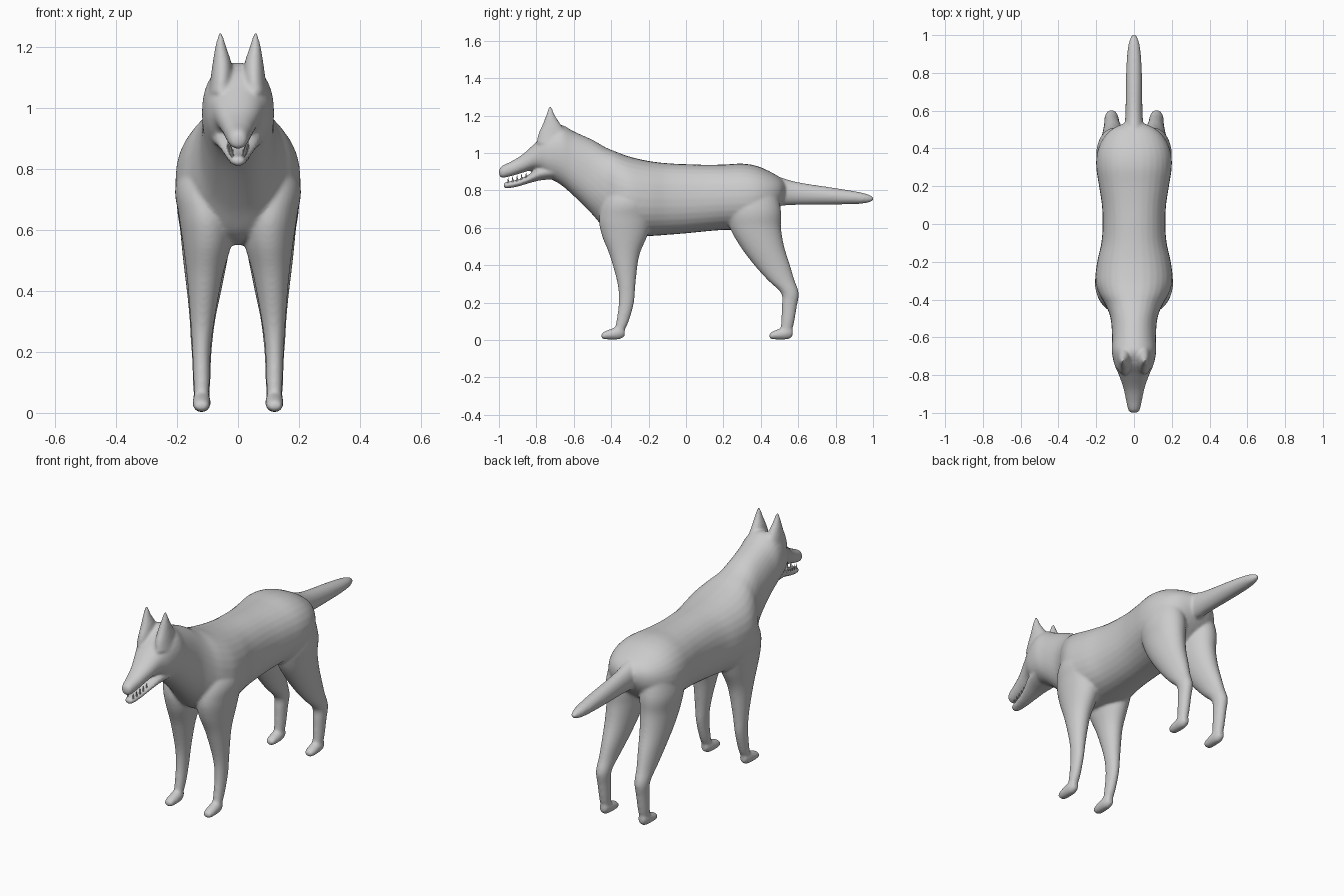
import bpy
import bmesh
import math

cube = bpy.data.objects.get("Cube")
if cube:
    bpy.data.objects.remove(cube, do_unlink=True)

fur = bpy.data.materials.new("plain grey")
fur.use_nodes = True
grey = (0.6, 0.6, 0.6, 1)
fur.diffuse_color = grey
fur.node_tree.nodes["Principled BSDF"].inputs["Base Color"].default_value = grey


def refine(sections, steps=5):
    """Catmull-Rom interpolation between neighbouring cross-sections."""
    result = []
    last = len(sections) - 1
    for i in range(last):
        before, start = sections[max(i - 1, 0)], sections[i]
        end, after = sections[i + 1], sections[min(i + 2, last)]
        for step in range(steps):
            t = step / steps
            result.append([
                b + t * ((c - a) / 2 + t * (a - 2.5 * b + 2 * c - d / 2 + t * (1.5 * (b - c) + (d - a) / 2)))
                for a, b, c, d in zip(before, start, end, after)])
    return result + [list(sections[-1])]


def loft(bm, sections, axis, side=1, power=2.0, sides=32):
    """Skin rounded rings; a section is (station, low, high, inner x, outer x)."""
    rings = []
    for station, low, high, inner, outer in refine(sections):
        ring = []
        for k in range(sides):
            angle = math.tau * k / sides
            c, s = math.cos(angle), math.sin(angle)
            u = math.copysign(abs(c) ** (2 / power), c)
            v = math.copysign(abs(s) ** (2 / power), s)
            x = side * ((inner + outer) / 2 + u * (outer - inner) / 2)
            across = (low + high) / 2 + v * (high - low) / 2
            place = (x, station, across) if axis == "y" else (x, across, station)
            ring.append(bm.verts.new(place))
        rings.append(ring)
    faces = [bm.faces.new(rings[0]), bm.faces.new(rings[-1])]
    for one, two in zip(rings, rings[1:]):
        for k in range(sides):
            n = (k + 1) % sides
            faces.append(bm.faces.new((one[k], one[n], two[n], two[k])))
    bmesh.ops.recalc_face_normals(bm, faces=faces)


def centred(sections):
    """Expand (station, low, high, half width) to a symmetric section."""
    return [(y, low, high, -w, w) for y, low, high, w in sections]


def finish(name, bm):
    mesh = bpy.data.meshes.new(name)
    bm.to_mesh(mesh)
    bm.free()
    mesh.materials.append(fur)
    obj = bpy.data.objects.new(name, mesh)
    bpy.context.collection.objects.link(obj)
    bpy.ops.object.select_all(action="DESELECT")
    obj.select_set(True)
    bpy.context.view_layer.objects.active = obj
    return obj


# Trunk, neck, head and upper muzzle
trunk = centred([
    (-1, .885, .91, .012), (-.985, .867, .93, .03), (-.93, .877, .957, .043),
    (-.87, .895, .995, .056), (-.8, .91, 1.06, .08), (-.74, .87, 1.12, .105),
    (-.67, .83, 1.15, .118), (-.6, .77, 1.115, .116), (-.5, .67, 1.07, .124),
    (-.43, .59, 1.03, .15), (-.37, .56, 1.005, .185), (-.3, .55, .98, .205),
    (-.2, .555, .957, .195), (-.1, .562, .945, .173), (0, .57, .94, .166),
    (.1, .58, .937, .17), (.2, .588, .938, .185), (.3, .59, .943, .2),
    (.38, .61, .93, .195), (.45, .66, .9, .165), (.5, .71, .87, .12),
    (.53, .76, .84, .06)])

# Lower jaw
jaw = centred([
    (-.975, .818, .836, .015), (-.96, .81, .845, .026), (-.9, .82, .858, .038),
    (-.84, .838, .885, .052), (-.78, .853, .93, .072), (-.7, .86, .95, .09)])

# Tail
tail = centred([
    (.42, .74, .9, .06), (.5, .72, .872, .052), (.6, .722, .843, .045),
    (.8, .724, .812, .042), (.93, .728, .79, .033), (.985, .737, .774, .019),
    (1.003, .75, .762, .007)])

# Paired parts, stacked upward
ear = [
    (1.05, -.8, -.62, .015, .098), (1.1, -.79, -.635, .016, .09),
    (1.15, -.768, -.668, .022, .083), (1.2, -.748, -.7, .038, .075),
    (1.235, -.737, -.715, .048, .067), (1.25, -.73, -.722, .054, .062)]

front_leg = [
    (.88, -.38, -.2, .04, .15), (.75, -.44, -.17, .02, .205),
    (.65, -.465, -.18, .012, .195), (.56, -.45, -.205, .02, .182),
    (.45, -.407, -.25, .05, .168), (.3, -.366, -.27, .078, .156),
    (.2, -.36, -.278, .09, .15), (.1, -.372, -.306, .093, .146),
    (.04, -.385, -.335, .097, .143)]

hind_leg = [
    (.85, .25, .47, .03, .17), (.7, .22, .507, .01, .2),
    (.6, .235, .508, .018, .19), (.5, .29, .525, .035, .18),
    (.4, .365, .556, .055, .168), (.32, .437, .58, .072, .16),
    (.25, .508, .603, .082, .156), (.18, .512, .593, .088, .151),
    (.08, .508, .575, .092, .147), (.03, .5, .555, .097, .143)]

paw = [
    (-.06, .012, .032, .105, .135), (-.045, .004, .045, .094, .146),
    (0, .002, .062, .09, .149), (.04, .004, .075, .092, .147),
    (.065, .02, .06, .104, .136)]

bm = bmesh.new()
loft(bm, trunk, "y", power=2.2)
loft(bm, jaw, "y")
loft(bm, tail, "y")
for side in (-1, 1):
    loft(bm, ear, "z", side)
    loft(bm, front_leg, "z", side)
    loft(bm, hind_leg, "z", side)
    for shift in (-.393, .506):
        loft(bm, [(y + shift, *rest) for y, *rest in paw], "y", side)

# Fuse the parts into one soft skin
body = finish("body", bm)
fuse = body.modifiers.new("fuse", "REMESH")
fuse.mode = "VOXEL"
fuse.voxel_size = 0.007
fuse.use_smooth_shade = True
soften = body.modifiers.new("soften", "SMOOTH")
soften.factor = 0.5
soften.iterations = 9
for modifier in ("fuse", "soften"):
    bpy.ops.object.modifier_apply(modifier=modifier)
bpy.ops.object.shade_smooth()

# Small teeth along both sides of the lower jaw
bm = bmesh.new()
for side in (-1, 1):
    for i in range(5):
        loft(bm, [(.832 + i * .006, -.958 + i * .024, -.944 + i * .024, .012 + i * .004, .022 + i * .004),
                  (.868 + i * .006, -.952 + i * .024, -.95 + i * .024, .016 + i * .004, .018 + i * .004)],
             "z", side, sides=8)
finish("teeth", bm)
bpy.ops.object.shade_smooth_by_angle()
